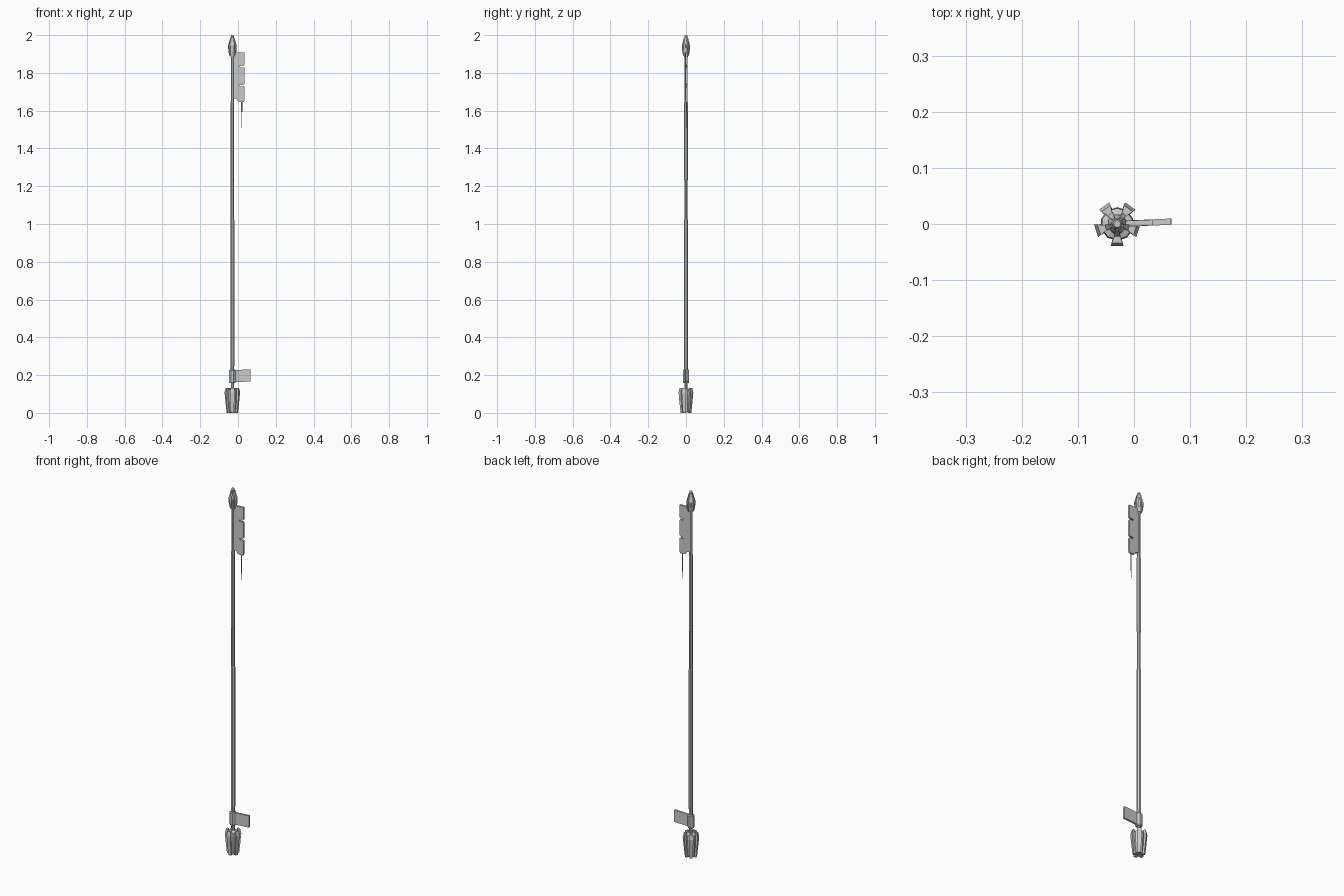
import bpy, bmesh
from math import sin, cos, pi, radians
from mathutils import Matrix, Vector

if "Cube" in bpy.data.objects:
    bpy.data.objects.remove(bpy.data.objects["Cube"])

AXIS = Matrix.Translation((-0.03, 0, 0))   # the pole stands left of centre


def finish(name, bm, matrix=AXIS):
    bm.transform(matrix)
    bmesh.ops.recalc_face_normals(bm, faces=bm.faces)
    me = bpy.data.meshes.new(name)
    bm.to_mesh(me)
    bm.free()
    ob = bpy.data.objects.new(name, me)
    bpy.context.collection.objects.link(ob)
    return ob


def loft(bm, rings):
    loops = [[bm.verts.new(p) for p in ring] for ring in rings]
    n = len(loops[0])
    for a, b in zip(loops, loops[1:]):
        for i in range(n):
            j = (i + 1) % n
            bm.faces.new((a[i], a[j], b[j], b[i]))
    bm.faces.new(loops[0][::-1])
    bm.faces.new(loops[-1])


def lathe(name, profile, sides, turn=0.0):
    bm = bmesh.new()
    loft(bm, [[(r * cos(turn + 2 * pi * i / sides), r * sin(turn + 2 * pi * i / sides), z)
               for i in range(sides)] for r, z in profile])
    return finish(name, bm)


def flanges(name, profile, count, first):
    """Wedge ribs around the pole; profile rows: z, inner r, outer r, inner half width, outer half width."""
    bm = bmesh.new()
    for k in range(count):
        rot = Matrix.Rotation(first + 2 * pi * k / count, 4, 'Z')
        loft(bm, [[rot @ Vector(p) for p in ((r0, -w0, z), (r1, -w1, z), (r1, w1, z), (r0, w0, z))]
                  for z, r0, r1, w0, w1 in profile])
    return finish(name, bm)


def plate(name, outline, thick, turn):
    """Flat plate in the xz plane, x measured from the pole axis."""
    bm = bmesh.new()
    loft(bm, [[(x, y, z) for x, z in outline] for y in (-thick / 2, thick / 2)])
    return finish(name, bm, AXIS @ Matrix.Rotation(turn, 4, 'Z'))


# Shaft with stepped sections
lathe("shaft", [(.009, .11), (.009, .16), (.0105, .23), (.0115, .27), (.0115, 1.02),
                (.0095, 1.025), (.0095, 1.23), (.0108, 1.235), (.0108, 1.64),
                (.009, 1.65), (.009, 1.90)], 8, pi / 8)

# Flanged foot
lathe("foot_core", [(.022, .004), (.027, .05), (.030, .10), (.028, .122), (.012, .128)], 10, radians(18))
flanges("foot_flanges", [(0, .012, .029, .005, .008), (.05, .018, .034, .006, .010),
                         (.108, .022, .0395, .006, .0115), (.132, .022, .034, .005, .010)],
        5, radians(54))

# Clamp and its small plate, with an angled slit
lathe("clamp", [(.014, .157), (.018, .162), (.018, .224), (.014, .229)], 8, pi / 8)
plate("small_plate", [(.010, .162), (.040, .164), (.040, .200), (.072, .202), (.072, .206),
                      (.036, .204), (.036, .164), (.097, .166), (.096, .231), (.010, .226)],
      .011, radians(2.5))

# Long upper plate with hooked slits on the outer edge
outline = [(.005, 1.665), (.022, 1.662), (.032, 1.647), (.060, 1.645)]
for z in (1.732, 1.832):
    outline += [(.064, 1.655 if z < 1.8 else 1.745), (.064, z - .006), (.058, z - .002),
                (.044, z - .004), (.038, z + .003), (.044, z + .004), (.058, z + .005), (.064, z + .010)]
outline += [(.064, 1.909), (.012, 1.908), (.005, 1.895)]
plate("long_plate", outline, .010, radians(2.5))

# Thin hanging spike under the long plate
spike = lathe("hanging_spike", [(.0032, 1.66), (.0032, 1.60), (.002, 1.59), (.0012, 1.508)], 6)
spike.location = (.050, .002, 0)

# Finial bud at the top
lathe("finial_core", [(.010, 1.885), (.015, 1.90), (.017, 1.945), (.011, 1.968),
                      (.011, 1.978), (.009, 1.982), (.0085, 1.995), (.006, 2.0)], 10, radians(18))
flanges("finial_flanges", [(1.889, .006, .014, .002, .004), (1.91, .008, .020, .003, .0055),
                           (1.945, .008, .022, .003, .0055), (1.970, .005, .015, .002, .004),
                           (1.986, .004, .0115, .0015, .0025)], 5, radians(54))
